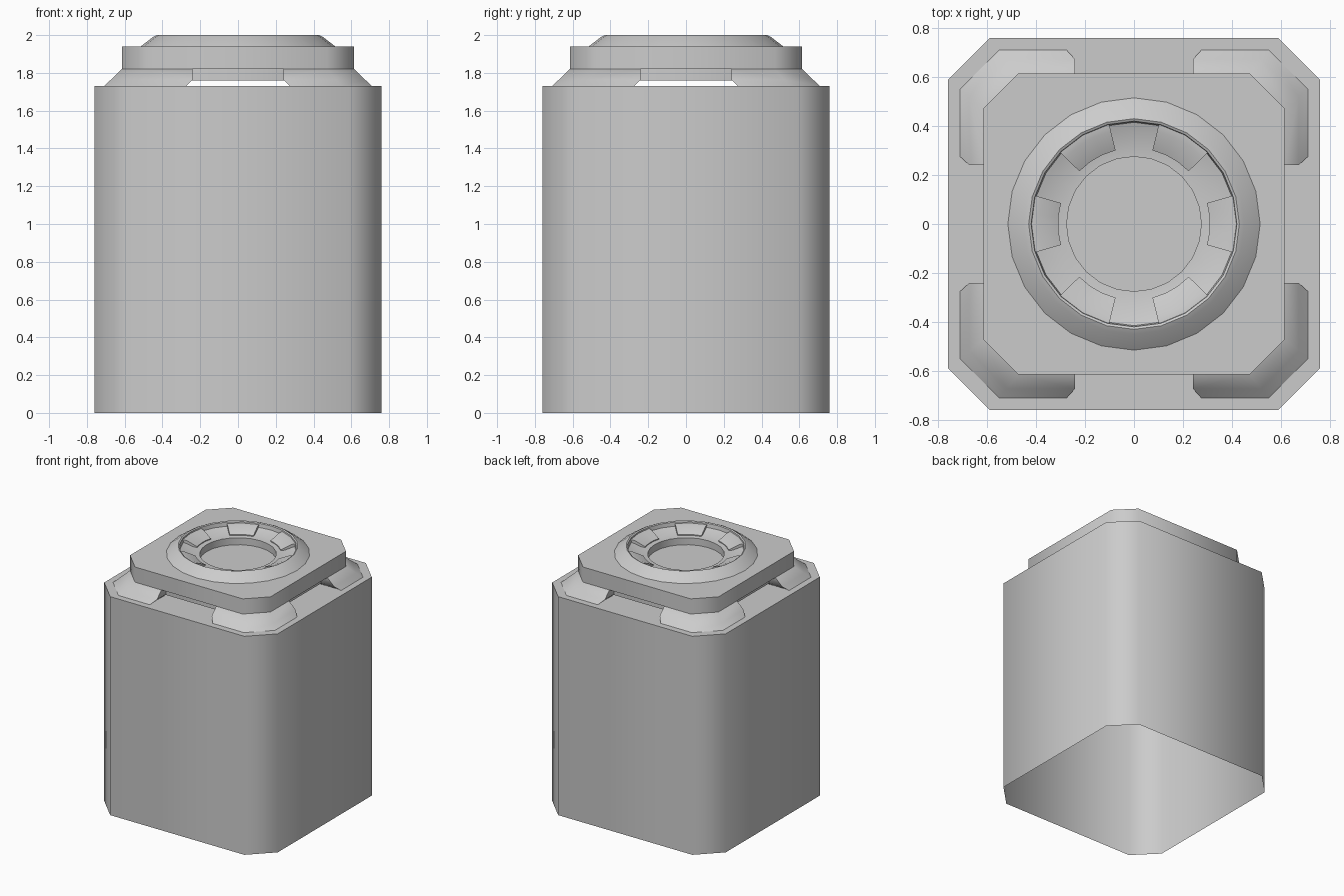
import bpy, bmesh, math

if "Cube" in bpy.data.objects:
    bpy.data.objects.remove(bpy.data.objects["Cube"])


def octagon(half, cut):
    """Square outline with 45 degree cut corners."""
    h, c = half, half - cut
    return [(c, -h), (h, -c), (h, c), (c, h), (-c, h), (-h, c), (-h, -c), (-c, -h)]


def make(name, bm, angle=50):
    bmesh.ops.recalc_face_normals(bm, faces=bm.faces)
    mesh = bpy.data.meshes.new(name)
    bm.to_mesh(mesh)
    bm.free()
    ob = bpy.data.objects.new(name, mesh)
    bpy.context.collection.objects.link(ob)
    bpy.ops.object.select_all(action='DESELECT')
    ob.select_set(True)
    bpy.context.view_layer.objects.active = ob
    bpy.ops.object.shade_smooth_by_angle(angle=math.radians(angle))
    return ob


def skin(bm, rings, bottom=True, top=True):
    """Join equal-length closed rings of points, optionally capped."""
    rows = [[bm.verts.new(p) for p in ring] for ring in rings]
    n = len(rows[0])
    for a, b in zip(rows, rows[1:]):
        for i in range(n):
            j = (i + 1) % n
            bm.faces.new((a[i], a[j], b[j], b[i]))
    if bottom:
        bm.faces.new(rows[0][::-1])
    if top:
        bm.faces.new(rows[-1])


def prism(name, half, cut, z0, z1, bottom=True):
    bm = bmesh.new()
    o = octagon(half, cut)
    skin(bm, [[(x, y, z) for x, y in o] for z in (z0, z1)], bottom=bottom)
    return make(name, bm)


def circle(r, z, n=24):
    return [(r * math.cos(2 * math.pi * i / n), r * math.sin(2 * math.pi * i / n), z)
            for i in range(n)]


# Body: shell with an open underside
prism("body", 0.76, 0.172, 0.0, 1.73, bottom=False)

# Recessed block under the cap
prism("cap_underside", 0.56, 0.14, 1.76, 1.83)

# Cap plate with a round opening for the bowl
cap = prism("cap_plate", 0.615, 0.143, 1.82, 1.94)
bm = bmesh.new()
skin(bm, [circle(0.41, 1.85), circle(0.41, 2.1)])
cutter = make("bowl_cutter", bm)
cutter.hide_render = True
mod = cap.modifiers.new("bowl_opening", 'BOOLEAN')
mod.operation = 'DIFFERENCE'
mod.solver = 'EXACT'
mod.object = cutter
bpy.context.view_layer.objects.active = cap
bpy.ops.object.modifier_apply(modifier=mod.name)
bpy.data.objects.remove(cutter)

# Four sloping corner feet between body and cap
bm = bmesh.new()
for sx in (1, -1):
    for sy in (1, -1):
        rings = []
        for z, h, cut, end in ((1.73, 0.71, 0.16, 0.275), (1.765, 0.672, 0.153, 0.24),
                               (1.82, 0.615, 0.143, 0.24)):
            c, inner = h - cut, 0.5
            pts = [(end, h), (c, h), (h, c), (h, end), (inner, end), (inner, inner), (end, inner)]
            rings.append([(sx * x, sy * y, z) for x, y in pts])
        skin(bm, rings)
make("corner_feet", bm)

# Round collar, inner lip, sloping bowl and sunken floor
bm = bmesh.new()
profile = [(0.515, 1.94), (0.45, 1.99), (0.43, 2.0), (0.42, 1.995), (0.415, 1.965),
           (0.40, 1.96), (0.34, 1.94), (0.275, 1.935), (0.275, 1.88)]
skin(bm, [circle(r, z) for r, z in profile], bottom=False)
make("collar_ring", bm, 40)

# Six sloping teeth inside the collar
bm = bmesh.new()
for k in range(6):
    mid = k * math.pi / 3
    rings = []
    for i in range(4):
        a = mid + math.radians(-16 + 32 * i / 3)
        section = [(0.42, 1.95), (0.42, 1.985), (0.39, 1.982), (0.31, 1.945), (0.31, 1.93)]
        rings.append([(r * math.cos(a), r * math.sin(a), z) for r, z in section])
    skin(bm, rings)
make("collar_teeth", bm, 40)
